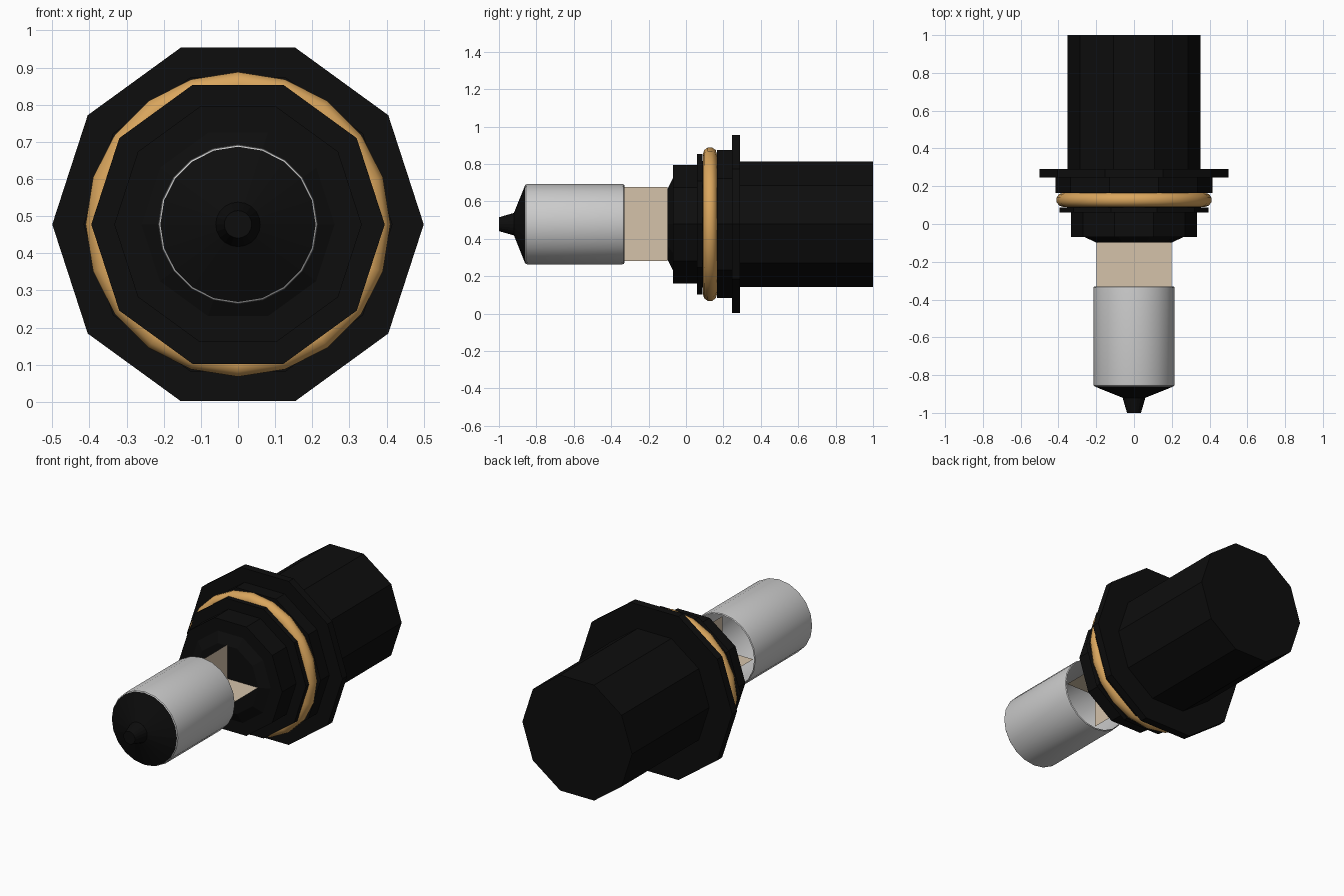
import bpy, bmesh
from math import cos, sin, tau, radians

if "Cube" in bpy.data.objects:
    bpy.data.objects.remove(bpy.data.objects["Cube"])

CZ = 0.478  # height of the long axis


def material(name, color):
    m = bpy.data.materials.new(name)
    m.diffuse_color = (*color, 1)
    m.use_nodes = True
    m.node_tree.nodes["Principled BSDF"].inputs["Base Color"].default_value = m.diffuse_color
    return m


BLACK = material("black_plastic", (0.004, 0.004, 0.004))
AMBER = material("amber_rubber", (0.70, 0.38, 0.11))
CREAM = material("cream_plastic", (0.66, 0.54, 0.40))


def make(name, bm, mat=None, smooth=None):
    me = bpy.data.meshes.new(name)
    bm.to_mesh(me)
    bm.free()
    ob = bpy.data.objects.new(name, me)
    bpy.context.collection.objects.link(ob)
    if mat:
        me.materials.append(mat)
    if smooth:
        bpy.ops.object.select_all(action='DESELECT')
        ob.select_set(True)
        bpy.context.view_layer.objects.active = ob
        bpy.ops.object.shade_smooth_by_angle(angle=radians(smooth))
    return ob


def lathe(name, profile, sides, mat=None, smooth=None, caps=True, loop=False):
    """Turn (y, radius) points around the long axis."""
    bm = bmesh.new()
    rings = [[bm.verts.new((r * cos(tau * i / sides), y, CZ + r * sin(tau * i / sides)))
              for i in range(sides)] for y, r in profile]
    pairs = list(zip(rings, rings[1:]))
    if loop:
        pairs.append((rings[-1], rings[0]))
    for a, b in pairs:
        for i in range(sides):
            j = (i + 1) % sides
            bm.faces.new((a[i], a[j], b[j], b[i]))
    if caps and not loop:
        bm.faces.new(rings[0])
        bm.faces.new(rings[-1])
    bmesh.ops.recalc_face_normals(bm, faces=bm.faces)
    return make(name, bm, mat, smooth)


# Ten-sided stepped body: nose chamfer, hub, disc, ring groove, collar, flange, barrel
lathe("stepped_body", [
    (-0.098, 0.20), (-0.07, 0.26), (-0.07, 0.333), (0.06, 0.333), (0.06, 0.395),
    (0.088, 0.395), (0.088, 0.355), (0.165, 0.355), (0.165, 0.416), (0.245, 0.416),
    (0.245, 0.50), (0.29, 0.50), (0.29, 0.353), (1.0, 0.353)], 10, BLACK)

# Sealing ring
lathe("sealing_ring", [(0.128 + 0.038 * cos(tau * k / 10), 0.374 + 0.038 * sin(tau * (k + 0) / 10))
                       for k in range(10)], 20, AMBER, 60, loop=True)

# Crossed fins joining the body to the sleeve
bm = bmesh.new()
for dx, dz in ((0.198, 0), (0, 0.198)):
    bm.faces.new([bm.verts.new((s * dx, y, CZ + s * dz))
                  for s, y in ((-1, -0.098), (1, -0.098), (1, -0.335), (-1, -0.335))])
make("crossed_fins", bm, CREAM)

# Open sleeve with softened rims
lathe("sleeve", [(-0.33, 0.208), (-0.334, 0.213), (-0.345, 0.215), (-0.845, 0.215),
                 (-0.856, 0.213), (-0.86, 0.208)], 20, None, 40, caps=False)

# Pointed nose cap
lathe("nose_cap", [(-0.86, 0.209), (-0.92, 0.06), (-1.0, 0.037)], 20, BLACK)
